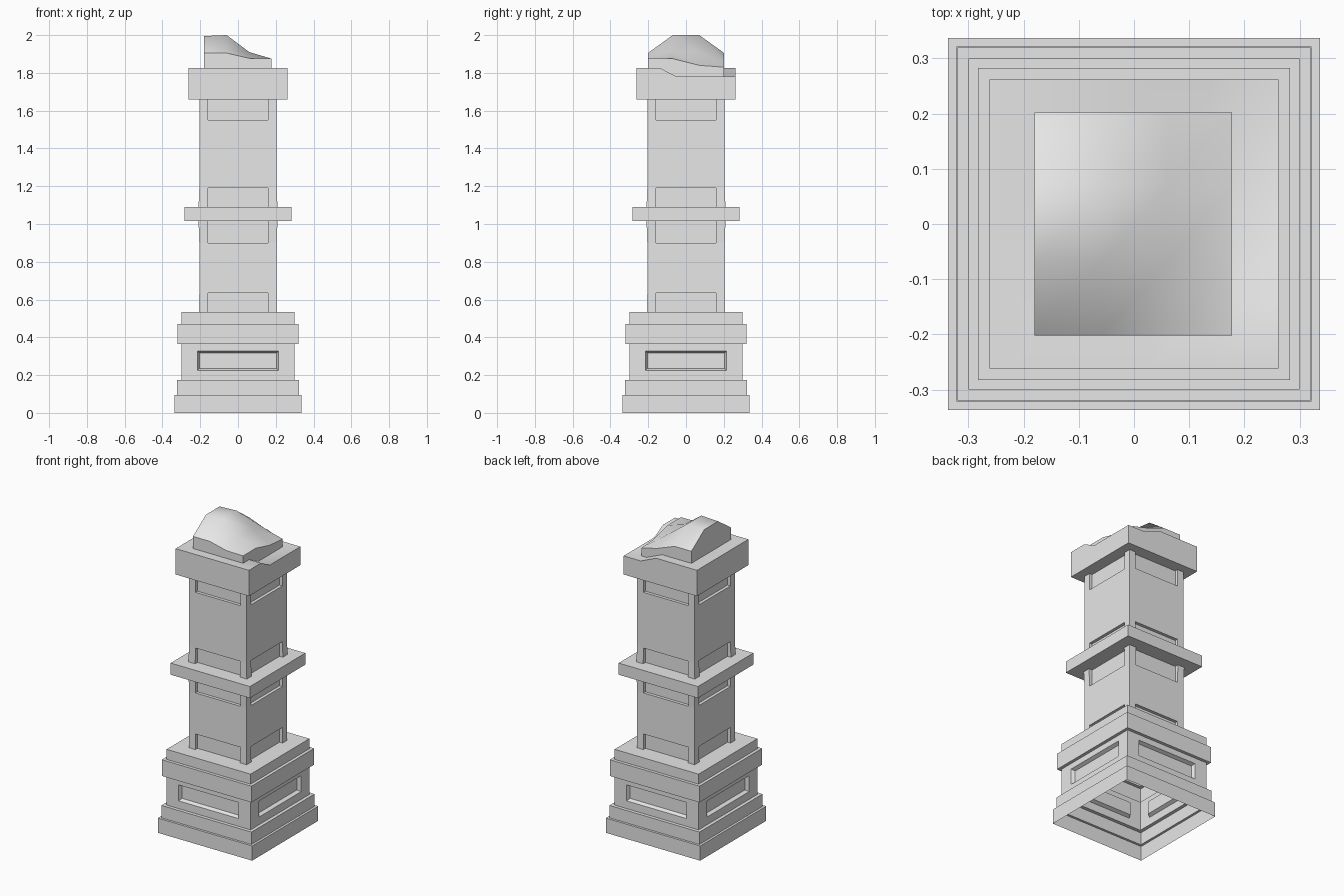
import bpy
import bmesh
import math
from mathutils import Matrix, Vector

cube = bpy.data.objects.get("Cube")
if cube:
    bpy.data.objects.remove(cube, do_unlink=True)

stone = bpy.data.materials.new("grey_stone")
stone.use_nodes = True
GREY = (0.8, 0.8, 0.8, 1.0)
stone.diffuse_color = GREY
stone.node_tree.nodes["Principled BSDF"].inputs["Base Color"].default_value = GREY


def finish(name, bm, smooth=False):
    bmesh.ops.remove_doubles(bm, verts=bm.verts, dist=0.0005)
    bmesh.ops.recalc_face_normals(bm, faces=bm.faces)
    mesh = bpy.data.meshes.new(name)
    bm.to_mesh(mesh)
    bm.free()
    mesh.materials.append(stone)
    obj = bpy.data.objects.new(name, mesh)
    bpy.context.collection.objects.link(obj)
    if smooth:
        bpy.ops.object.select_all(action="DESELECT")
        obj.select_set(True)
        bpy.context.view_layer.objects.active = obj
        bpy.ops.object.shade_smooth_by_angle(angle=math.radians(45))
    return obj


def quad(bm, points):
    return bm.faces.new([bm.verts.new(p) for p in points])


def square_shell(name, profile):
    """Sweep a (half width, height) profile around a square."""
    bm = bmesh.new()
    for turn in range(4):
        rot = Matrix.Rotation(turn * math.pi / 2, 3, "Z")
        for (r0, z0), (r1, z1) in zip(profile, profile[1:]):
            pts = [(-r0, -r0, z0), (r0, -r0, z0), (r1, -r1, z1), (-r1, -r1, z1)]
            quad(bm, [rot @ Vector(p) for p in pts])
    return finish(name, bm)


def panelled_walls(name, zs, halves, panel_x, rows, depth=0.02, slant=0.0):
    """Four walls, each with sunken panels in the middle column of given rows."""
    bm = bmesh.new()
    for turn in range(4):
        rot = Matrix.Rotation(turn * math.pi / 2, 3, "Z")
        grid = [[Vector((x, -h, z)) for x in (-h, -panel_x, panel_x, h)]
                for z, h in zip(zs, halves)]
        for j in range(3):
            for i in range(3):
                rim = [grid[j][i], grid[j][i + 1], grid[j + 1][i + 1], grid[j + 1][i]]
                if i != 1 or j not in rows:
                    quad(bm, [rot @ p for p in rim])
                    continue
                # Sunken floor and its reveals; a side touching a ledge stays open
                y = -min(halves) + depth
                floor = [Vector((p.x + slant * sx, y, p.z + slant * sz))
                         for p, sx, sz in zip(rim, (1, -1, -1, 1), (1, 1, -1, -1))]
                quad(bm, [rot @ p for p in floor])
                for k in range(4):
                    if (k == 0 and j == 0) or (k == 2 and j == 2):
                        continue
                    n = (k + 1) % 4
                    quad(bm, [rot @ p for p in (rim[k], rim[n], floor[n], floor[k])])
    return finish(name, bm)


def height_block(name, xs, ys, heights, base):
    """Block with straight sides and an uneven top; heights run along x per y."""
    bm = bmesh.new()
    top = [[Vector((x, y, h)) for x, h in zip(xs, row)] for y, row in zip(ys, heights)]
    for a, b in zip(top, top[1:]):
        for i in range(len(xs) - 1):
            quad(bm, (a[i], a[i + 1], b[i + 1], b[i]))
    borders = [top[0], top[-1], [r[0] for r in top], [r[-1] for r in top]]
    for line in borders:
        for p, q in zip(line, line[1:]):
            quad(bm, (p, q, (q.x, q.y, base), (p.x, p.y, base)))
    bmesh.ops.remove_doubles(bm, verts=bm.verts, dist=0.0005)
    bmesh.ops.holes_fill(bm, edges=[e for e in bm.edges if e.is_boundary], sides=0)
    return finish(name, bm, smooth=True)


# Stepped plinth, open underneath
square_shell("plinth_foot", [(0.337, 0), (0.337, 0.095), (0.322, 0.095),
                             (0.322, 0.175), (0.30, 0.175)])
panelled_walls("plinth_panels", [0.175, 0.225, 0.328, 0.365], [0.30] * 4,
               0.215, {1}, depth=0.022, slant=0.01)
square_shell("plinth_cornice", [(0.30, 0.365), (0.32, 0.365), (0.32, 0.47),
                                (0.30, 0.47), (0.30, 0.535), (0.185, 0.535)])

# Shaft in two lengths with notched ends, split by a band
panelled_walls("lower_shaft", [0.535, 0.635, 0.90, 1.015],
               [0.207, 0.205, 0.205, 0.209], 0.16, {0, 2})
square_shell("middle_band", [(0.185, 1.015), (0.283, 1.015),
                             (0.283, 1.09), (0.185, 1.09)])
panelled_walls("upper_shaft", [1.09, 1.19, 1.55, 1.66],
               [0.209, 0.205, 0.205, 0.205], 0.16, {0, 2})

# Cap with one worn corner
full, worn = 1.827, 1.78
height_block("cap", [-0.262, 0.03, 0.14, 0.262], [-0.262, -0.14, -0.05, 0.262],
             [[full] * 4, [full] * 4,
              [full, full, worn, worn], [full, full, worn, worn]], 1.66)

# Broken stump of stone on top
height_block("broken_top", [-0.18, -0.06, 0.06, 0.178], [-0.202, -0.07, 0.07, 0.202],
             [[1.905, 1.905, 1.877, 1.875],
              [1.995, 2.0, 1.91, 1.875],
              [1.995, 2.0, 1.91, 1.84],
              [1.905, 1.905, 1.86, 1.83]], 1.77)
